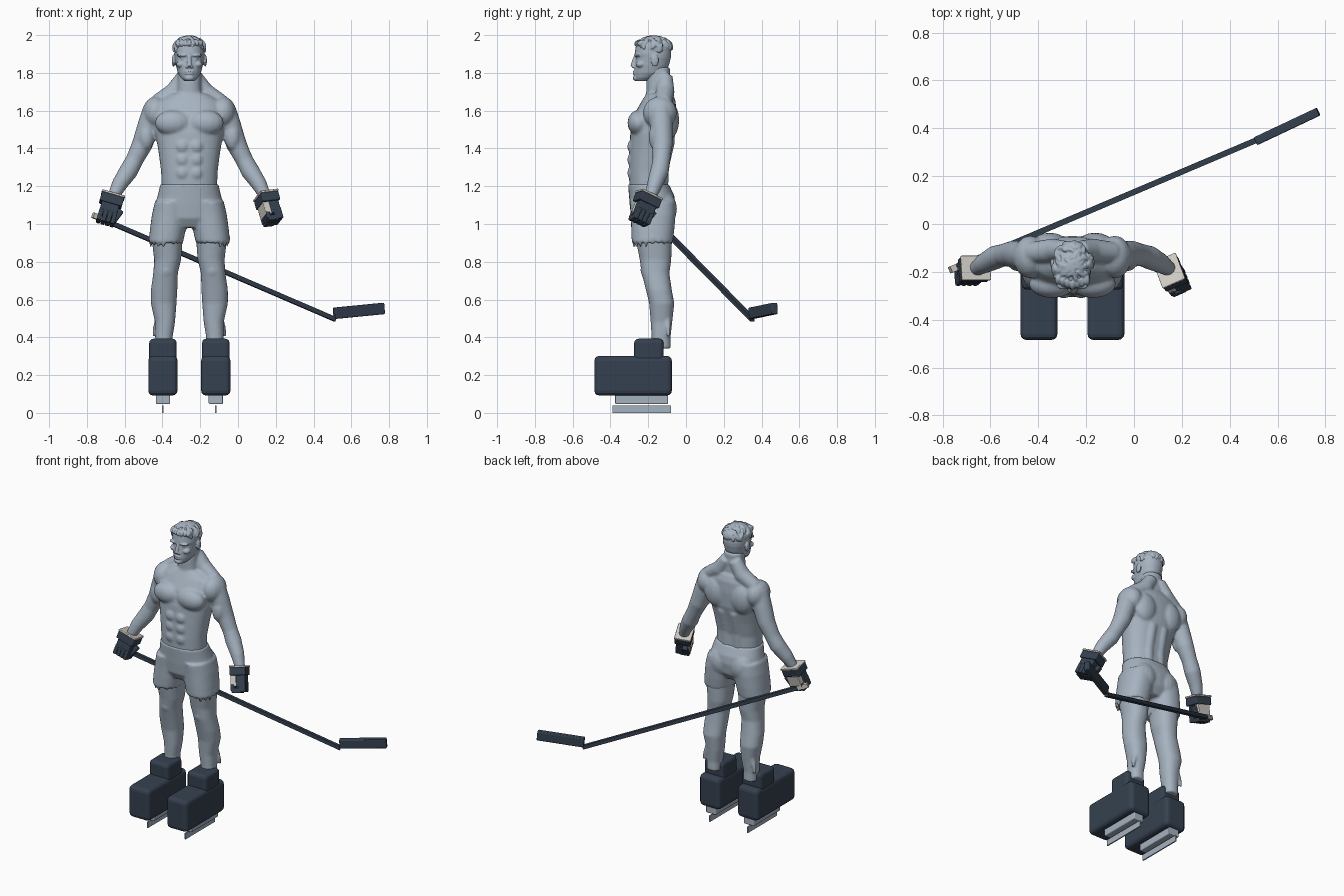
import bpy, bmesh, math, random
from mathutils import Matrix, Vector

random.seed(4)
cube = bpy.data.objects.get("Cube")
if cube:
    bpy.data.objects.remove(cube, do_unlink=True)

CENTRE = -0.2575          # x of the figure's own plane of symmetry
SIDES = (1, -1)


def material(name, rgb):
    m = bpy.data.materials.new(name)
    m.use_nodes = True
    m.diffuse_color = (*rgb, 1)
    m.node_tree.nodes["Principled BSDF"].inputs["Base Color"].default_value = (*rgb, 1)
    return m


GREY = material("blue_grey", (0.38, 0.45, 0.53))
NAVY = material("dark_navy", (0.036, 0.053, 0.08))
CREAM = material("pale_cream", (0.62, 0.59, 0.55))


def skin(bm, rings):
    """Skin a list of point rings into a closed solid."""
    loops = [[bm.verts.new(p) for p in ring] for ring in rings]
    n = len(loops[0])
    for a, b in zip(loops, loops[1:]):
        for i in range(n):
            j = (i + 1) % n
            bm.faces.new((a[i], a[j], b[j], b[i]))
    bm.faces.new(loops[0][::-1])
    bm.faces.new(loops[-1])


def stack(bm, rows, side=1, sides=32, power=0.88):
    """Horizontal slices: height, centre x, half width, front y, back y."""
    def soft(v):
        return math.copysign(abs(v) ** power, v)
    rings = []
    for z, cx, rx, y0, y1 in rows:
        angles = [math.tau * i / sides for i in range(sides)]
        rings.append([(side * cx + rx * soft(math.cos(a)),
                       (y0 + y1) / 2 + (y1 - y0) / 2 * soft(math.sin(a)), z) for a in angles])
    skin(bm, rings)


def tube(bm, path, side=1, sides=16):
    """Round limb along points of x, y, z, radius."""
    pts = [Vector((side * x, y, z)) for x, y, z, r in path]
    rings = []
    for i, p in enumerate(pts):
        d = pts[min(i + 1, len(pts) - 1)] - pts[max(i - 1, 0)]
        q = d.to_track_quat('Z', 'Y')
        r = path[i][3]
        rings.append([p + q @ Vector((r * math.cos(a), r * math.sin(a), 0))
                      for a in [math.tau * (k + 0.5) / sides for k in range(sides)]])
    skin(bm, rings)


def blob(bm, centre, radii, turn=None):
    m = Matrix.Translation(centre) @ (turn or Matrix()) @ Matrix.Diagonal((*radii, 1))
    bmesh.ops.create_uvsphere(bm, u_segments=16, v_segments=12, radius=1, matrix=m)


def pair(bm, x, y, z, radii):
    for s in SIDES:
        blob(bm, (s * x, y, z), radii)


def box(bm, centre, size, frame=None):
    m = (frame or Matrix()) @ Matrix.Translation(centre) @ Matrix.Diagonal((*size, 1))
    bmesh.ops.create_cube(bm, size=1, matrix=m)


def finish(bm, name, mat, voxel=0, smooth=0, bevel=0, x=CENTRE):
    bmesh.ops.recalc_face_normals(bm, faces=bm.faces[:])
    mesh = bpy.data.meshes.new(name)
    bm.to_mesh(mesh)
    bm.free()
    mesh.materials.append(mat)
    ob = bpy.data.objects.new(name, mesh)
    bpy.context.collection.objects.link(ob)
    ob.location.x = x
    if voxel:
        r = ob.modifiers.new("merge", 'REMESH')
        r.mode = 'VOXEL'
        r.voxel_size = voxel
        r.use_smooth_shade = True
        s = ob.modifiers.new("soften", 'SMOOTH')
        s.factor = 0.5
        s.iterations = smooth
    if bevel:
        b = ob.modifiers.new("round_edges", 'BEVEL')
        b.width = bevel
        b.segments = 3
    return ob


# Body: trunk, neck, muscles, arms and legs merged into one skin
bm = bmesh.new()
stack(bm, [(1.1, 0, .148, -.29, -.07), (1.2, 0, .147, -.3, -.098), (1.28, 0, .15, -.302, -.1),
           (1.38, 0, .163, -.3, -.08), (1.48, 0, .18, -.295, -.055), (1.58, 0, .185, -.275, -.05),
           (1.65, 0, .165, -.235, -.055), (1.69, 0, .1, -.21, -.07)])
stack(bm, [(1.62, 0, .075, -.22, -.07), (1.7, 0, .066, -.21, -.08),
           (1.75, 0, .062, -.21, -.084), (1.83, 0, .062, -.2, -.085)])
pair(bm, .085, -.25, 1.535, (.098, .06, .068))         # chest
pair(bm, .095, -.09, 1.55, (.08, .054, .1))            # shoulder blades
pair(bm, .178, -.138, 1.59, (.069, .09, .085))         # shoulders
for z in (1.27, 1.34, 1.41):                           # abdomen
    pair(bm, .036, -.286, z, (.036, .025, .036))
for s in SIDES:
    tube(bm, [(.03, -.11, 1.78, .04), (.08, -.11, 1.7, .05), (.17, -.12, 1.64, .045)], s)
    tube(bm, [(.042, -.13, 1.15, .035), (.042, -.125, 1.3, .035), (.042, -.09, 1.45, .035)], s)
    tube(bm, [(.185, -.135, 1.61, .06), (.215, -.13, 1.52, .06), (.25, -.125, 1.42, .055),
              (.29, -.13, 1.34, .047), (.322, -.14, 1.28, .05), (.37, -.165, 1.21, .042),
              (.4, -.185, 1.15, .032), (.415, -.195, 1.1, .03)], s)
    blob(bm, (s * .228, -.16, 1.46), (.042, .038, .07))
    stack(bm, [(1.0, .11, .088, -.27, -.07), (.9, .117, .08, -.262, -.075), (.81, .115, .071, -.245, -.078),
               (.74, .126, .065, -.235, -.088), (.65, .134, .07, -.212, -.075), (.58, .136, .068, -.195, -.062),
               (.48, .129, .053, -.187, -.073), (.4, .135, .046, -.182, -.082), (.34, .135, .046, -.185, -.08)], s)
    blob(bm, (s * .122, -.205, .755), (.04, .036, .045))
    tube(bm, [(.16, -.1, .5, .02), (.18, -.095, .45, .014), (.192, -.09, .4, .006)], s)
finish(bm, "body", GREY, .008, 5)

# Shorts with a ragged hem
bm = bmesh.new()
stack(bm, [(1.21, 0, .154, -.307, -.09), (1.15, 0, .168, -.302, -.062), (1.1, 0, .181, -.298, -.055),
           (1.03, 0, .17, -.29, -.065), (.98, 0, .11, -.26, -.1)])
pair(bm, .08, -.118, 1.08, (.082, .07, .095))
for s in SIDES:
    stack(bm, [(1.12, .092, .09, -.297, -.058), (1.05, .102, .096, -.292, -.055),
               (.97, .114, .095, -.29, -.062), (.905, .124, .091, -.287, -.07)], s)
    for k in range(18):
        a = math.tau * k / 18
        x, y = .124 + .08 * math.cos(a), -.178 + .098 * math.sin(a)
        tube(bm, [(x, y, .93, .014), (x, y, .9 - random.uniform(0, .025), .007)], s, 8)
finish(bm, "shorts", GREY, .008, 3)

# Head with face features
bm = bmesh.new()
stack(bm, [(1.757, 0, .028, -.262, -.2), (1.775, 0, .046, -.272, -.16), (1.8, 0, .061, -.274, -.11),
           (1.84, 0, .071, -.272, -.09), (1.88, 0, .078, -.265, -.08), (1.9, 0, .08, -.272, -.078),
           (1.94, 0, .078, -.266, -.08), (1.97, 0, .06, -.245, -.1), (1.985, 0, .03, -.21, -.14)], power=.92)
tube(bm, [(0, -.266, 1.89, .009), (0, -.276, 1.86, .011), (0, -.281, 1.833, .014)])
pair(bm, .011, -.275, 1.832, (.01, .011, .008))        # nostrils
pair(bm, .034, -.256, 1.893, (.034, .018, .009))       # brows
pair(bm, .032, -.249, 1.875, (.014, .014, .01))        # eyes
pair(bm, .046, -.24, 1.845, (.024, .026, .018))        # cheekbones
pair(bm, .084, -.165, 1.865, (.009, .021, .032))       # ears
for z in (1.807, 1.795):                               # lips
    blob(bm, (0, -.271, z), (.025, .01, .006))
blob(bm, (0, -.264, 1.773), (.026, .018, .016))
finish(bm, "head", GREY, .004, 3)

# Hair: cap covered with swept locks
bm = bmesh.new()
cap = Vector((0, -.17, 1.926))
size = Vector((.082, .094, .062))
blob(bm, cap, size)
for k in range(80):
    z = random.uniform(.05, 1)
    a = random.uniform(0, math.tau)
    r = math.sqrt(1 - z * z)
    n = Vector((r * math.cos(a), r * math.sin(a), z))
    if n.y < -.6 and z < .45:
        continue
    lie = n.to_track_quat('Z', 'Y').to_matrix().to_4x4()
    sweep = Matrix.Rotation(random.uniform(-.7, .7), 4, 'Z')
    blob(bm, cap + n * size, (.01, .028, .011), lie @ sweep)
for k in range(-3, 4):                                 # fringe
    blob(bm, (k * .02, -.252 + abs(k) * .006, 1.958), (.013, .024, .017),
         Matrix.Rotation(.5 - .1 * k, 4, 'X'))
finish(bm, "hair", GREY, .004, 1)

# Skates
for s in SIDES:
    label = "left_" if s > 0 else "right_"
    x = s * .14
    for part, y, z, dims, mat, bevel in (
            ("boot", -.28, .197, (.155, .41, .21), NAVY, .026),
            ("boot_cuff", -.197, .3, (.145, .155, .185), NAVY, .022),
            ("blade_holder", -.235, .075, (.075, .28, .055), GREY, .006),
            ("skate_blade", -.235, .02, (.008, .31, .04), GREY, 0)):
        bm = bmesh.new()
        box(bm, (x, y, z), dims)
        finish(bm, label + part, mat, bevel=bevel)

# Gloves: fingers point down local -z, back of the hand faces local -y
for label, s, y, pitch, yaw in (("right_", -1, -.19, -12, 0), ("left_", 1, -.205, -20, 115)):
    frame = Matrix.Translation((s * .412, y, 1.125))
    for angle, axis in ((-16 * s, 'Y'), (pitch, 'X'), (yaw, 'Z')):
        frame = frame @ Matrix.Rotation(math.radians(angle), 4, axis)
    bm = bmesh.new()
    box(bm, (0, 0, 0), (.122, .1, .05), frame)
    box(bm, (0, -.014, -.055), (.096, .056, .075), frame)
    for k in range(4):
        fx = (k - 1.5) * .025
        box(bm, (fx, -.022, -.095), (.023, .044, .064), frame)
        box(bm, (fx, .012, -.117), (.023, .06, .03), frame)
        box(bm, (fx, .036, -.1), (.022, .022, .04), frame)
    thumb = frame @ Matrix.Translation((.052, .018, -.07)) @ Matrix.Rotation(.35, 4, 'Y')
    box(bm, (0, 0, 0), (.028, .034, .075), thumb)
    finish(bm, label + "glove", NAVY, bevel=.006)
    bm = bmesh.new()
    box(bm, (0, 0, .029), (.127, .104, .012), frame)
    box(bm, (0, .03, -.058), (.09, .036, .07), frame)
    finish(bm, label + "glove_palm_and_trim", CREAM, bevel=.004)

# Stick: square shaft, pale butt end and angled blade
butt, heel = Vector((-.768, -.192, 1.047)), Vector((.515, .352, .495))
grip = butt.lerp(heel, .045)
for part, a, b, r, mat in (("stick_shaft", grip, heel, .017, NAVY), ("stick_butt", butt, grip, .02, CREAM)):
    bm = bmesh.new()
    tube(bm, [(*a, r), (*b, r)], sides=4)
    finish(bm, part, mat, x=0)
bm = bmesh.new()
along = Vector((.265, .125, .026))
facing = along.to_track_quat('X', 'Z').to_matrix().to_4x4()
box(bm, (0, 0, 0), (.29, .036, .06), Matrix.Translation((.64, .408, .54)) @ facing)
finish(bm, "stick_blade", NAVY, bevel=.006, x=0)
